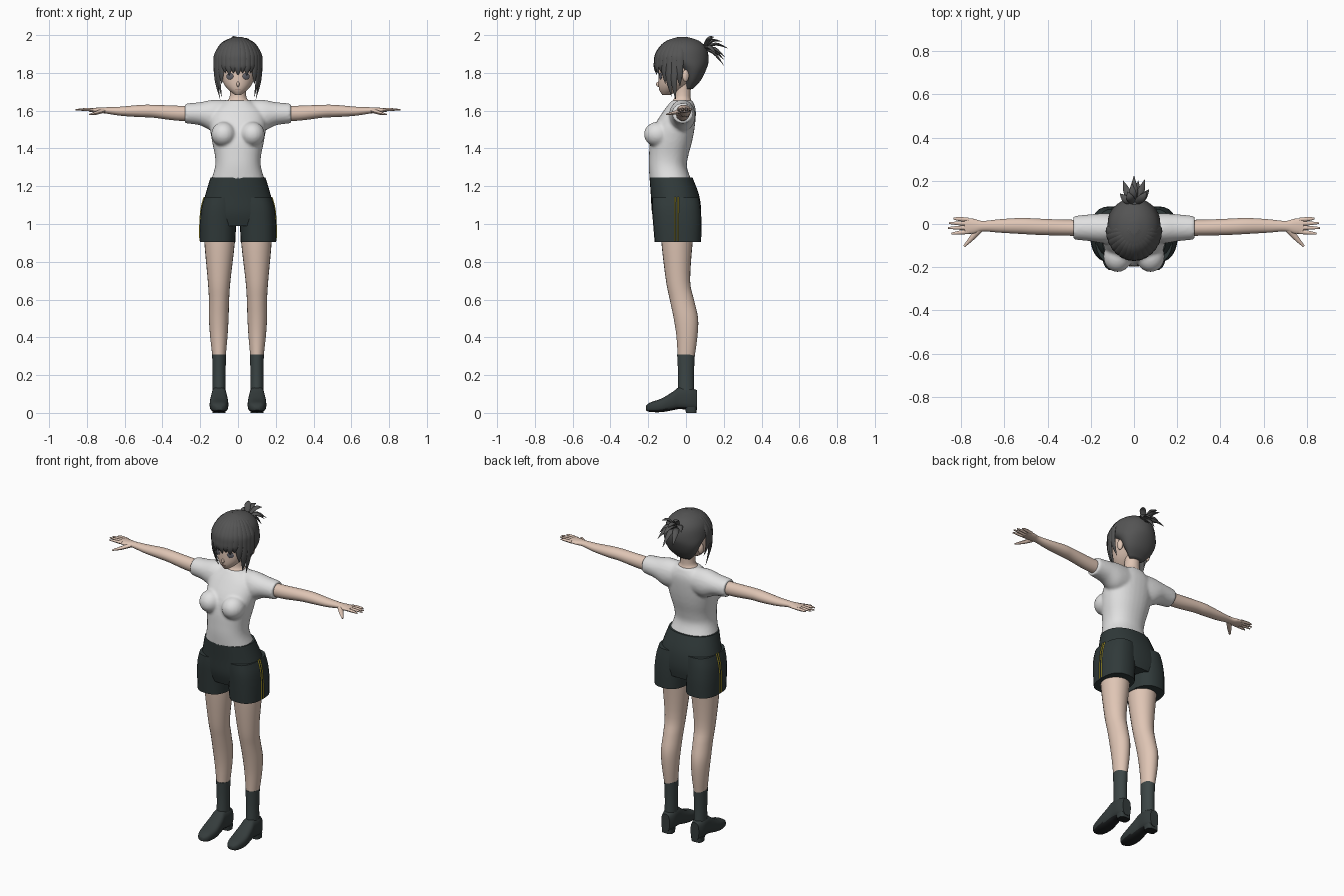
import bpy, bmesh, math
from mathutils import Vector, Matrix

if "Cube" in bpy.data.objects:
    bpy.data.objects.remove(bpy.data.objects["Cube"])


def material(name, r, g, b):
    m = bpy.data.materials.new(name)
    m.use_nodes = True
    m.diffuse_color = (r, g, b, 1)
    m.node_tree.nodes["Principled BSDF"].inputs["Base Color"].default_value = (r, g, b, 1)
    return m


SKIN = material("skin", .74, .56, .46)
SHIRT = material("shirt_white", .75, .75, .75)
SHORTS = material("shorts_dark", .03, .042, .042)
SOCK = material("sock_dark", .045, .06, .06)
SHOE = material("shoe_dark", .035, .045, .045)
SOLE = material("sole_black", .012, .014, .015)
HAIR = material("hair_grey", .09, .09, .09)
YELLOW = material("stripe_yellow", .65, .52, .04)
EYE = material("eye_grey", .12, .12, .14)
LIP = material("lip_brown", .4, .22, .18)


def smooth(rows, k=4):
    """Catmull-Rom interpolation through rows of numbers."""
    out, last = [], len(rows) - 1
    for i in range(last):
        p = [rows[max(i - 1, 0)], rows[i], rows[i + 1], rows[min(i + 2, last)]]
        for j in range(k):
            t = j / k
            out.append([.5 * (2 * b + (c - a) * t + (2 * a - 5 * b + 4 * c - d) * t * t
                              + (3 * b - a - 3 * c + d) * t ** 3) for a, b, c, d in zip(*p)])
    return out + [list(rows[-1])]


def bridge(bm, loops):
    rings = [[bm.verts.new(co) for co in loop] for loop in loops]
    for a, b in zip(rings, rings[1:]):
        for i in range(len(a)):
            j = (i + 1) % len(a)
            bm.faces.new((a[i], a[j], b[j], b[i]))
    bm.faces.new(rings[0])
    bm.faces.new(rings[-1])


def loft(bm, axis, rows, side=1, n=24, square=1.0):
    """Rows are (position on axis, low a, high a, low b, high b)."""
    loops = []
    for t, a0, a1, b0, b1 in smooth(rows):
        loop = []
        for i in range(n):
            c, s = math.cos(math.tau * i / n), math.sin(math.tau * i / n)
            a = (a0 + a1) / 2 + (a1 - a0) / 2 * math.copysign(abs(c) ** square, c)
            b = (b0 + b1) / 2 + (b1 - b0) / 2 * math.copysign(abs(s) ** square, s)
            x, y, z = {"x": (t, a, b), "y": (a, t, b), "z": (a, b, t)}[axis]
            loop.append((x * side, y, z))
        loops.append(loop)
    bridge(bm, loops)


def strand(bm, points, centre, flat=.3, n=8):
    """Tapered strip; points are (x, y, z, half width), flat side facing centre."""
    path = smooth(points)
    loops = []
    for i, (x, y, z, w) in enumerate(path):
        p = Vector((x, y, z))
        along = Vector(path[min(i + 1, len(path) - 1)][:3]) - Vector(path[max(i - 1, 0)][:3])
        across = along.cross(p - Vector(centre)).normalized()
        out = across.cross(along).normalized()
        w = max(w, .001)
        loops.append([p + across * w * math.cos(math.tau * k / n)
                      + out * w * flat * math.sin(math.tau * k / n) for k in range(n)])
    bridge(bm, loops)


def ball(bm, loc, size, turn=0):
    m = Matrix.Translation(loc) @ Matrix.Rotation(turn, 4, "Z") @ Matrix.Diagonal((*size, 1))
    bmesh.ops.create_uvsphere(bm, u_segments=20, v_segments=12, radius=1, matrix=m)


def finish(bm, name, *mats, angle=50):
    bmesh.ops.recalc_face_normals(bm, faces=bm.faces)
    if len(mats) > 1:  # undersides take the second colour
        for f in bm.faces:
            f.material_index = int(f.normal.z < -.6)
    me = bpy.data.meshes.new(name)
    bm.to_mesh(me)
    bm.free()
    for m in mats:
        me.materials.append(m)
    ob = bpy.data.objects.new(name, me)
    bpy.context.collection.objects.link(ob)
    bpy.ops.object.select_all(action="DESELECT")
    ob.select_set(True)
    bpy.context.view_layer.objects.active = ob
    bpy.ops.object.shade_smooth_by_angle(angle=math.radians(angle))
    return ob


def part(name, mat, axis, rows, side=1, **kw):
    bm = bmesh.new()
    loft(bm, axis, rows, side, **kw)
    return finish(bm, name, mat)


# Shirt: torso, bust and sleeves fused into one skin
bm = bmesh.new()
loft(bm, "z", [(1.23, -.143, .143, -.192, .03), (1.3, -.122, .122, -.197, .005),
               (1.36, -.122, .122, -.196, .012), (1.44, -.138, .138, -.19, .033),
               (1.52, -.148, .148, -.168, .047), (1.6, -.135, .135, -.118, .052),
               (1.655, -.065, .065, -.075, .035)], n=32, square=.9)
for s in (1, -1):
    loft(bm, "x", [(.05, -.075, .045, 1.5, 1.655), (.13, -.09, .05, 1.49, 1.658),
                   (.2, -.08, .045, 1.522, 1.645), (.28, -.072, .037, 1.533, 1.638)], s)
    ball(bm, (s * .076, -.15, 1.475), (.066, .073, .066))
shirt = finish(bm, "shirt", SHIRT)
remesh = shirt.modifiers.new("fuse", "REMESH")
remesh.mode = "VOXEL"
remesh.voxel_size = .008
remesh.use_smooth_shade = True
relax = shirt.modifiers.new("relax", "SMOOTH")
relax.iterations = 5

# Shorts
part("shorts_hips", SHORTS, "z",
     [(.99, -.185, .185, -.16, .07), (1.06, -.195, .195, -.18, .08),
      (1.15, -.174, .174, -.186, .07), (1.245, -.146, .146, -.193, .035)], n=32, square=.9)
cuff = [(.905, .014, .202, -.166, .08), (1, .01, .202, -.174, .082),
        (1.08, .005, .195, -.18, .078), (1.14, .005, .179, -.18, .07)]

for s, label in ((1, "left_"), (-1, "right_")):
    part(label + "shorts_leg", SHORTS, "z", cuff, s, square=.8)
    # Twin side stripes
    bm = bmesh.new()
    for y in (-.058, -.042):
        loft(bm, "z", [(r[0] + .004, r[2] - .006, r[2] + .003, y - .004, y + .004)
                       for r in cuff], s, n=4)
    finish(bm, label + "stripes", YELLOW)

    # Leg and sock
    part(label + "leg", SKIN, "z",
         [(.28, .067, .133, -.043, .043), (.4, .056, .147, -.05, .06),
          (.5, .05, .154, -.065, .064), (.6, .047, .154, -.086, .042),
          (.7, .04, .16, -.106, .022), (.9, .017, .178, -.13, .035),
          (1, .015, .18, -.13, .05)], s)
    part(label + "sock", SOCK, "z",
         [(.08, .066, .134, -.045, .045), (.2, .066, .134, -.042, .042),
          (.31, .063, .137, -.047, .047)], s)

    # Shoe with collar and heel
    bm = bmesh.new()
    loft(bm, "y", [(-.213, .085, .115, .014, .035), (-.19, .062, .138, .005, .055),
                   (-.13, .051, .15, .004, .076), (-.07, .055, .146, .014, .112),
                   (-.035, .06, .141, .02, .136), (.02, .06, .14, .016, .134),
                   (.058, .072, .128, .015, .12)], s, square=.7)
    loft(bm, "z", [(0, .066, .134, 0, .055), (.03, .064, .136, -.005, .057)], s, square=.6)
    finish(bm, label + "shoe", SHOE, SOLE)

    # Arm with palm, fingers and thumb
    bm = bmesh.new()
    loft(bm, "x", [(.2, -.055, .02, 1.545, 1.625), (.32, -.054, .02, 1.547, 1.626),
                   (.45, -.05, .025, 1.563, 1.631), (.52, -.046, .028, 1.566, 1.63),
                   (.62, -.04, .022, 1.573, 1.621), (.7, -.034, .014, 1.585, 1.618),
                   (.74, -.044, .024, 1.588, 1.616), (.785, -.046, .028, 1.594, 1.614)], s)
    for y, tip_x, tip_y in ((-.036, .845, -.045), (-.017, .86, -.018),
                            (.002, .855, .004), (.02, .835, .026)):
        strand(bm, [(s * .765, y, 1.604, .01), (s * .81, (y + tip_y) / 2, 1.606, .009),
                    (s * tip_x, tip_y, 1.605, .004)], (s * .8, y, 1), flat=.85)
    strand(bm, [(s * .715, -.025, 1.6, .016), (s * .75, -.065, 1.588, .012),
                (s * .785, -.103, 1.58, .005)], (s * .75, -.06, 1), flat=.8)
    finish(bm, label + "arm", SKIN)

# Head with neck, nose and ears
bm = bmesh.new()
loft(bm, "z", [(1.6, -.08, .08, -.09, .035), (1.648, -.06, .06, -.072, .03),
               (1.68, -.043, .043, -.06, .024), (1.78, -.045, .045, -.06, .03)])
loft(bm, "z", [(1.683, -.015, .015, -.125, -.085), (1.71, -.05, .05, -.141, -.03),
               (1.75, -.079, .079, -.146, .02), (1.82, -.098, .098, -.144, .08),
               (1.9, -.09, .09, -.13, .08), (1.95, -.05, .05, -.08, .04)], n=32)
ball(bm, (0, -.144, 1.74), (.008, .014, .014))
for s in (1, -1):
    ball(bm, (s * .1, -.002, 1.785), (.013, .018, .032), s * .3)
finish(bm, "head", SKIN)

# Eyes and mouth
for s, label in ((1, "left_"), (-1, "right_")):
    bm = bmesh.new()
    ball(bm, (s * .043, -.135, 1.782), (.02, .004, .017), s * .35)
    finish(bm, label + "eye", EYE)
bm = bmesh.new()
ball(bm, (0, -.14, 1.711), (.014, .004, .002))
finish(bm, "mouth", LIP)

# Hair cap, open over the face
part("hair_cap", HAIR, "z",
     [(1.715, -.045, .045, .0, .035), (1.76, -.086, .086, -.01, .078),
      (1.82, -.113, .113, -.045, .108), (1.87, -.122, .122, -.13, .12),
      (1.93, -.11, .11, -.14, .108), (1.97, -.072, .072, -.1, .068),
      (1.989, -.02, .02, -.045, .01)], n=36)

# Fringe and long side locks
bm = bmesh.new()
centre = Vector((0, -.02, 1.858))
long_tips = {4: 1.74, 5: 1.675, 6: 1.66, 7: 1.73}
for i in range(-7, 8):
    phi = math.radians(i * 12)
    tip_z = long_tips.get(abs(i), 1.787 + .012 * (i % 2))
    points = []
    for lift, width in ((80, .006), (50, .017), (20, .022), (0, .021)):
        e = math.radians(lift)
        points.append((math.sin(phi) * math.cos(e) * .124,
                       centre.y - math.cos(phi) * math.cos(e) * .143,
                       centre.z + math.sin(e) * .131, width))
    x, y, z, w = points[-1]
    pull = .8 if abs(i) > 4 else .93
    points.append((x * .97, y, (z + tip_z) / 2, .018))
    points.append((x * pull, centre.y + (y - centre.y) * pull, tip_z, .001))
    strand(bm, points, centre, flat=.35)
finish(bm, "hair_fringe", HAIR)

# Tied tuft at the back of the crown
bm = bmesh.new()
ball(bm, (0, .092, 1.925), (.028, .024, .028))
for tip in ((0, .222, 1.93), (.05, .205, 1.885), (-.05, .2, 1.87), (.02, .2, 1.84),
            (-.03, .15, 1.99), (.06, .15, 1.975), (-.065, .14, 1.93), (.07, .16, 1.9),
            (-.01, .19, 1.965)):
    x, y, z = tip
    strand(bm, [(0, .09, 1.925, .01), (x * .6, .09 + (y - .09) * .5, (z + 1.925) / 2 + .025, .018),
                (x, y, z, .001)], (0, .12, 1.75), flat=.45)
finish(bm, "hair_tuft", HAIR)
